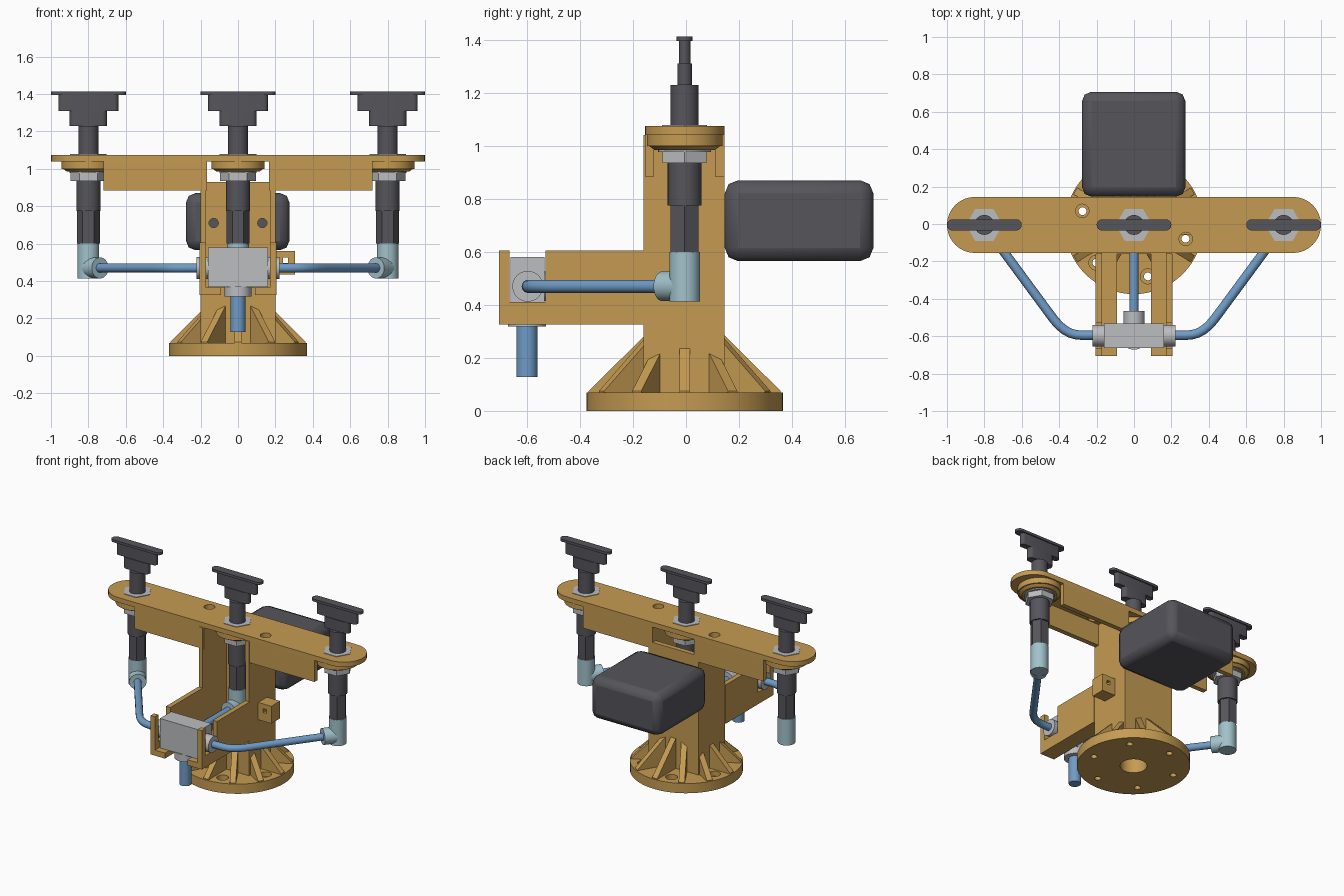
import bpy, bmesh, math
from mathutils import Vector

if "Cube" in bpy.data.objects:
    bpy.data.objects.remove(bpy.data.objects["Cube"], do_unlink=True)


def material(name, rgb):
    m = bpy.data.materials.new(name)
    m.use_nodes = True
    m.diffuse_color = (*rgb, 1)
    m.node_tree.nodes["Principled BSDF"].inputs["Base Color"].default_value = (*rgb, 1)
    return m


GOLD = material("golden tan", (0.56, 0.33, 0.085))
DARK = material("dark grey", (0.092, 0.09, 0.105))
GREY = material("light grey", (0.50, 0.51, 0.53))
BLUE = material("hose blue", (0.16, 0.33, 0.57))
PALE = material("pale blue", (0.36, 0.54, 0.60))


def finish(name, bm, mat):
    bmesh.ops.recalc_face_normals(bm, faces=bm.faces)
    me = bpy.data.meshes.new(name)
    bm.to_mesh(me)
    bm.free()
    me.materials.append(mat)
    smooth(me)
    ob = bpy.data.objects.new(name, me)
    bpy.context.collection.objects.link(ob)
    return ob


def smooth(me):
    me.shade_smooth()
    me.set_sharp_from_angle(angle=math.radians(30))


def add_prism(bm, base, step):
    """Extrude a polygon by a vector."""
    a = [bm.verts.new(p) for p in base]
    b = [bm.verts.new(Vector(p) + Vector(step)) for p in base]
    bm.faces.new(a)
    bm.faces.new(b)
    for i in range(len(a)):
        j = (i + 1) % len(a)
        bm.faces.new((a[i], a[j], b[j], b[i]))


def prism(name, pts, z0, z1, mat):
    bm = bmesh.new()
    add_prism(bm, [(x, y, z0) for x, y in pts], (0, 0, z1 - z0))
    return finish(name, bm, mat)


def boxes(name, mat, *limits):
    """One mesh from boxes given as (x0, x1, y0, y1, z0, z1)."""
    bm = bmesh.new()
    for x0, x1, y0, y1, z0, z1 in limits:
        add_prism(bm, [(x0, y0, z0), (x1, y0, z0), (x1, y1, z0), (x0, y1, z0)], (0, 0, z1 - z0))
    return finish(name, bm, mat)


def rod(name, a, b, r, mat, sides=32, r2=None):
    """Cylinder, cone or hex bar between two points."""
    a, b = Vector(a), Vector(b)
    q = (b - a).to_track_quat('Z', 'Y')
    ring = [Vector((math.cos(t), math.sin(t), 0)) for t in
            (2 * math.pi * i / sides for i in range(sides))]
    bm = bmesh.new()
    va = [bm.verts.new(a + q @ (p * r)) for p in ring]
    vb = [bm.verts.new(b + q @ (p * (r2 or r))) for p in ring]
    bm.faces.new(va)
    bm.faces.new(vb)
    for i in range(sides):
        j = (i + 1) % sides
        bm.faces.new((va[i], va[j], vb[j], vb[i]))
    return finish(name, bm, mat)


def stadium(cx, cy, half, r, n=16):
    pts = []
    for s, start in ((1, -math.pi / 2), (-1, math.pi / 2)):
        for i in range(n + 1):
            t = start + math.pi * i / n
            pts.append((cx + s * (half - r) + r * math.cos(t), cy + r * math.sin(t)))
    return pts


def cut(ob, *cutters):
    bpy.context.view_layer.objects.active = ob
    for c in cutters:
        m = ob.modifiers.new("cut", 'BOOLEAN')
        m.operation, m.solver, m.object = 'DIFFERENCE', 'EXACT', c
        bpy.ops.object.modifier_apply(modifier=m.name)
        bpy.data.objects.remove(c, do_unlink=True)
    smooth(ob.data)


def hose(name, pts, r):
    cu = bpy.data.curves.new(name, 'CURVE')
    cu.dimensions = '3D'
    cu.bevel_depth, cu.bevel_resolution, cu.use_fill_caps = r, 5, True
    sp = cu.splines.new('POLY')
    sp.points.add(len(pts) - 1)
    for p, co in zip(sp.points, pts):
        p.co = (*co, 1)
    sp.use_smooth = True
    cu.materials.append(BLUE)
    ob = bpy.data.objects.new(name, cu)
    bpy.context.collection.objects.link(ob)


CY = -0.005   # shared centre line of bar and column

# Base flange with countersunk bolt holes and a centre bore
base = rod("base_flange", (0, CY, 0), (0, CY, 0.07), 0.37, GOLD, 64)
cutters = [rod("bore", (0, CY, -0.1), (0, CY, 0.2), 0.088, GOLD)]
for k in range(6):
    t = math.radians(45 + 60 * k)
    x, y = 0.285 * math.cos(t), CY + 0.285 * math.sin(t)
    cutters.append(rod("bolt_hole", (x, y, -0.1), (x, y, 0.2), 0.021, GOLD, 20))
    cutters.append(rod("counterbore", (x, y, 0.035), (x, y, 0.2), 0.04, GOLD, 24))
cut(base, *cutters)

# Radial gussets
for k in range(12):
    t = math.radians(30 * k)
    d, n = Vector((math.cos(t), math.sin(t), 0)), Vector((-math.sin(t), math.cos(t), 0))
    bm = bmesh.new()
    add_prism(bm, [Vector((0, CY, z)) + d * r - n * 0.02 for r, z in
                   ((0.13, 0.065), (0.362, 0.065), (0.362, 0.075), (0.13, 0.305))], n * 0.04)
    finish("base_gusset", bm, GOLD)

# Column: solid foot, open-fronted channel above
foot = boxes("column_foot", GOLD, (-0.2, 0.2, -0.16, 0.145, 0.05, 0.365))
cut(foot, rod("bore", (0, CY, -0.1), (0, CY, 0.25), 0.088, GOLD))
back = boxes("column_back", GOLD, (-0.17, 0.17, 0.11, 0.145, 0.365, 0.93))
cut(back, *[rod("screw_hole", (s * 0.13, 0, 0.71), (s * 0.13, 0.3, 0.71), 0.025, GOLD, 20)
            for s in (-1, 1)])

# Sensor bracket on the column's left side
bracket = boxes("side_bracket", GOLD, (0.2, 0.305, -0.055, 0.045, 0.435, 0.56))
cut(bracket, boxes("slot", GOLD, (0.24, 0.268, -0.2, 0.2, 0.497, 0.525)))

for s in (-1, 1):
    def side(name, *limits):
        boxes(name, GOLD, *[(*sorted((s * l[0], s * l[1])), *l[2:]) for l in limits])
    side("column_side", (0.17, 0.2, -0.16, 0.145, 0.365, 1.04))
    # Forward arm: floor rail and notched wall
    side("arm_floor", (0.09, 0.17, -0.705, -0.16, 0.325, 0.365))
    side("arm_wall", (0.17, 0.205, -0.705, -0.16, 0.325, 0.41),
         (0.17, 0.205, -0.705, -0.665, 0.41, 0.605),
         (0.17, 0.205, -0.53, -0.16, 0.41, 0.605))
    # Stiffening flanges beneath the bar
    side("bar_front_flange", (0.165, 0.72, -0.155, -0.12, 0.885, 1.04))
    side("bar_back_flange", (0.165, 0.72, 0.11, 0.145, 0.885, 1.04))

# Top bar with two access holes
bar = prism("top_bar", stadium(0, CY, 1.0, 0.15), 1.04, 1.075, GOLD)
cut(bar, *[rod("access_hole", (s * 0.277, CY - s * 0.075, 0.9),
               (s * 0.277, CY - s * 0.075, 1.3), 0.036, GOLD) for s in (-1, 1)])

# Motor box behind the column
case = boxes("rear_housing", DARK, (-0.278, 0.275, 0.146, 0.707, 0.565, 0.87))
bev = case.modifiers.new("chamfer", 'BEVEL')
bev.width, bev.segments = 0.05, 2

# Three nozzle assemblies
HZ = 0.47
for x in (-0.8, 0, 0.8):
    def up(name, z0, z1, r, mat, sides=32, r2=None):
        rod(name, (x, CY, z0), (x, CY, z1), r, mat, sides, r2)
    up("nozzle_boss", 1.0, 1.042, 0.143, GOLD, 48)
    up("nozzle_boss_lip", 0.985, 1.0, 0.115, GOLD, 48, 0.135)
    up("washer", 0.977, 0.986, 0.1, GREY)
    up("lower_nut", 0.935, 0.977, 0.096, GREY, 6)
    up("upper_nut", 1.06, 1.079, 0.098, GREY, 6)
    up("nozzle_stem", 0.94, 1.23, 0.053, DARK)
    up("nozzle_sleeve", 0.775, 0.94, 0.064, DARK)
    up("nozzle_hex", 0.6, 0.775, 0.061, DARK, 6)
    up("elbow_body", 0.413, 0.6, 0.058, PALE)
    for name, z0, z1, half, r in (("nozzle_head_lower", 1.23, 1.31, 0.1, 0.028),
                                  ("nozzle_head_upper", 1.31, 1.395, 0.16, 0.022),
                                  ("nozzle_lip", 1.395, 1.413, 0.2, 0.03)):
        prism(name, stadium(x, CY, half, r, 8), z0, z1, DARK)
    # Elbow outlet pointing along its hose
    d = Vector((-0.598 * (x > 0) + 0.598 * (x < 0), -0.80 if x else -1, 0)).normalized()
    c = Vector((x, CY, HZ))
    rod("elbow_outlet", c, c + d * 0.105, 0.056, PALE)

# Distribution hoses
hose("centre_hose", [(0, -0.08, HZ), (0, -0.5, HZ)], 0.025)
for s in (-1, 1):
    path = [(0.75, -0.075), (0.45, -0.482), (0.425, -0.515), (0.40, -0.543),
            (0.372, -0.566), (0.342, -0.583), (0.31, -0.592), (0.275, -0.595), (0.2, -0.595)]
    hose("side_hose", [(s * x, y, HZ) for x, y in path], 0.025)

# Manifold block with its fittings and inlet hose
boxes("manifold_block", GREY, (-0.16, 0.16, -0.662, -0.533, 0.367, 0.58))
for s in (-1, 1):
    rod("side_fitting", (s * 0.15, -0.597, HZ), (s * 0.222, -0.597, HZ), 0.058, GREY)
rod("rear_fitting", (0, -0.54, HZ), (0, -0.465, HZ), 0.056, GREY)
rod("inlet_collar", (0, -0.6, 0.318), (0, -0.6, 0.37), 0.072, GREY)
rod("inlet_hose", (0, -0.6, 0.128), (0, -0.6, 0.33), 0.04, BLUE)
